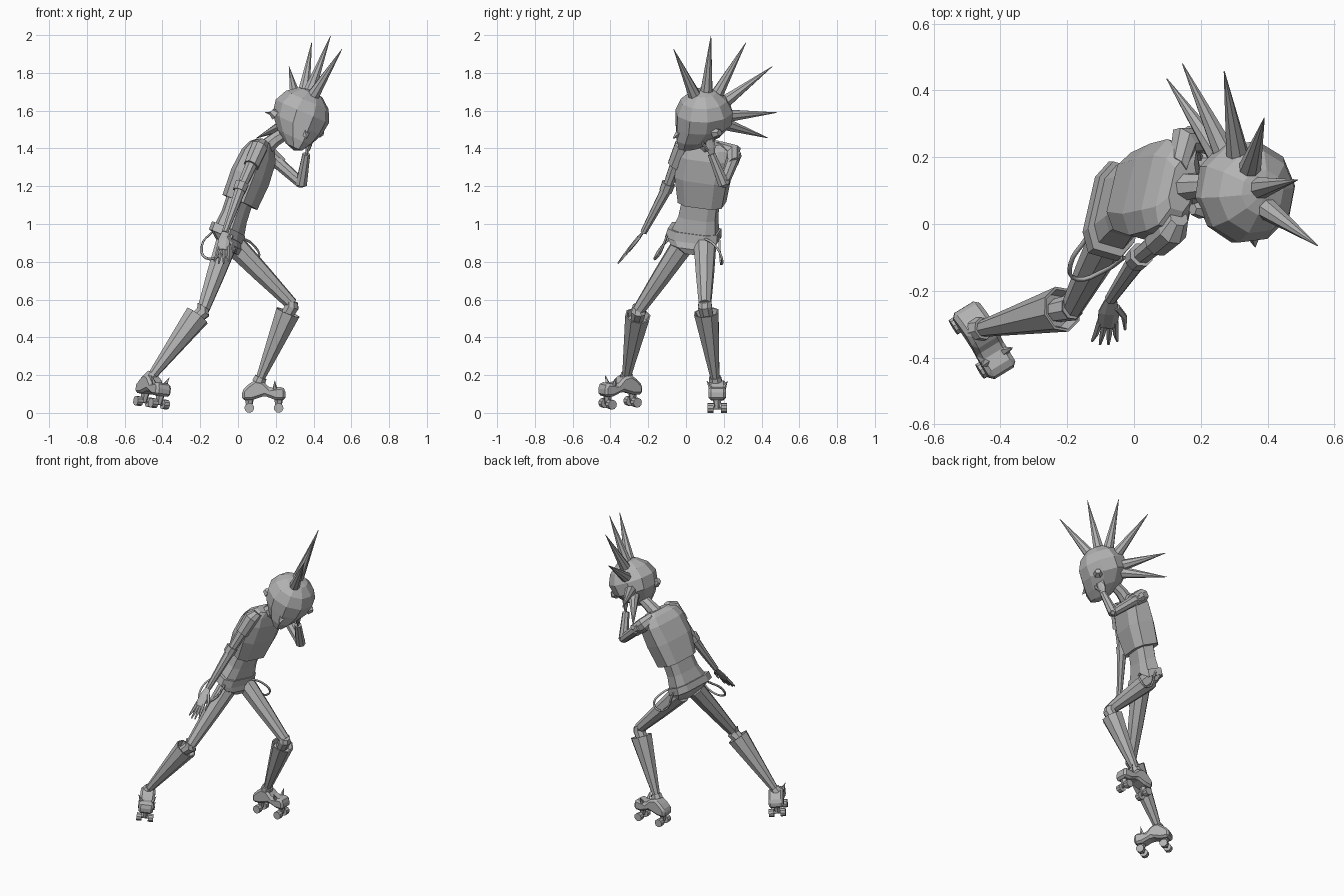
import bpy, bmesh, math
from mathutils import Vector as V, Matrix

cube = bpy.data.objects.get("Cube")
if cube:
    bpy.data.objects.remove(cube, do_unlink=True)

grey = bpy.data.materials.new("plain grey")
grey.use_nodes = True
tone = (0.45, 0.45, 0.45, 1)
grey.diffuse_color = tone
grey.node_tree.nodes["Principled BSDF"].inputs["Base Color"].default_value = tone


def finish(name, bm):
    bmesh.ops.recalc_face_normals(bm, faces=bm.faces)
    me = bpy.data.meshes.new(name)
    bm.to_mesh(me)
    bm.free()
    me.materials.append(grey)
    ob = bpy.data.objects.new(name, me)
    bpy.context.collection.objects.link(ob)
    return ob


def skin(bm, rings):
    """Bridge rings of points and cap both ends."""
    rows = [[bm.verts.new(p) for p in r] for r in rings]
    n = len(rows[0])
    for a, b in zip(rows, rows[1:]):
        for i in range(n):
            j = (i + 1) % n
            bm.faces.new((a[i], a[j], b[j], b[i]))
    bm.faces.new(rows[0][::-1])
    bm.faces.new(rows[-1])


def limb(name, stations, sides=8, bm=None, flat=1.0, wide=None):
    """Tapered tube through (point, radius) stations; wide sets the broad axis."""
    own = bm is None
    bm = bm or bmesh.new()
    pts = [V(p) for p, r in stations]
    axis = (pts[-1] - pts[0]).normalized()
    u = V(wide) if wide else axis.orthogonal()
    u = (u - axis * u.dot(axis)).normalized()
    v = axis.cross(u)
    ang = [math.tau * (i + 0.5) / sides for i in range(sides)]
    skin(bm, [[p + (u * math.cos(a) + v * math.sin(a) * flat) * r for a in ang]
              for p, (_, r) in zip(pts, stations)])
    return finish(name, bm) if own else None


def spike(name, base, tip, r, sides=8):
    base, tip = V(base), V(tip)
    return limb(name, [(base, r), (tip, 0.0015)], sides)


# Body frame: left, forward and up axes of the leaning trunk
left = V((0.22, 0.965, -0.13)).normalized()
fwd = V((0.9, -0.22, -0.37))
fwd = (fwd - left * fwd.dot(left)).normalized()


def trunk(name, sections, corner=0.6):
    """Chamfered box sections given as (centre, half width, half depth)."""
    shape = [(1, corner), (corner, 1), (-corner, 1), (-1, corner),
             (-1, -corner), (-corner, -1), (corner, -1), (1, -corner)]
    bm = bmesh.new()
    skin(bm, [[V(c) + left * w * a + fwd * d * b for a, b in shape] for c, w, d in sections])
    return finish(name, bm)


trunk("cropped_shirt", [((.01, .085, 1.115), .12, .085), ((.065, .09, 1.25), .142, .09),
                        ((.11, .105, 1.36), .142, .078), ((.13, .11, 1.41), .125, .055),
                        ((.145, .115, 1.435), .075, .035)])
trunk("belly", [((-.05, .045, .95), .125, .07), ((-.02, .065, 1.04), .1, .06),
                ((.01, .08, 1.13), .095, .06)])
trunk("belt", [((-.062, .038, .93), .142, .082), ((-.05, .045, .975), .135, .078)])
trunk("shorts", [((-.035, .04, .85), .06, .035), ((-.045, .04, .89), .115, .065),
                 ((-.06, .04, .935), .135, .076)])
limb("neck", [((.14, .11, 1.40), .045), ((.2, .115, 1.45), .038), ((.28, .11, 1.5), .036)])

# Head: low-poly egg with a chin pulled forward and down
head_left = V((.835, .418, -.354)).normalized()
head_up = V((.402, -.02, .917))
head_up = (head_up - head_left * head_up.dot(head_left)).normalized()
head_fwd = head_left.cross(head_up)
centre = V((.327, .097, 1.565))


def on_head(l, f, u):
    return centre + head_left * l + head_fwd * f + head_up * u


if head_fwd.y > 0:
    head_fwd = -head_fwd
bm = bmesh.new()
bmesh.ops.create_uvsphere(bm, u_segments=10, v_segments=7, radius=0.159)
for vert in bm.verts:
    l, f, u = vert.co
    if u < 0:
        k = -u / 0.159
        l *= 1 - 0.4 * k
        f += 0.1 * k * k
        u *= 1.08
    vert.co = on_head(l, f, u)
finish("head", bm)
spike("nose", on_head(0, .14, -.06), on_head(0, .185, -.085), .026, 4)
for s in (-1, 1):
    limb("ear", [(on_head(s * .13, 0, -.04), .03), (on_head(s * .16, -.015, -.03), .018)], 6)

# Fan of hair spikes along the middle of the head
tips = [(.55, -.065, 1.925), (.49, .132, 1.995), (.39, .317, 1.96),
        (.27, .457, 1.834), (.145, .48, 1.59), (.098, .435, 1.455)]
for tip in tips:
    d = (V(tip) - centre).normalized()
    spike("hair_spike", centre + d * 0.13, tip, .036)


def hand(name, wrist, tip, across, size):
    """Flat palm, four fingers and a thumb fanned from wrist to tip."""
    wrist, tip = V(wrist), V(tip)
    d = tip - wrist
    across = V(across).normalized()
    bm = bmesh.new()
    limb("", [(wrist, size * .4), (wrist + d * .3, size * .85), (wrist + d * .58, size * .8)],
         8, bm, .35, across)
    for i in range(4):
        s = (i - 1.5) / 1.5
        reach = 1 - .1 * abs(s)
        limb("", [(wrist + d * .5 + across * s * size * .6, size * .25),
                  (wrist + d * .75 + across * s * size * .75, size * .22),
                  (wrist + d * reach + across * s * size * .95, size * .1)], 5, bm)
    limb("", [(wrist + d * .2 + across * size * .5, size * .28),
              (wrist + d * .4 + across * size * 1.2, size * .24),
              (wrist + d * .66 + across * size * 1.4, size * .1)], 5, bm)
    return finish(name, bm)


# Right arm hangs forward, left arm folds up to the ear
limb("right_sleeve", [((.135, .02, 1.435), .03), ((.115, -.02, 1.41), .046), ((.07, -.06, 1.31), .042)])
limb("right_upper_arm", [((.1, -.03, 1.38), .036), ((.015, -.1, 1.19), .027)])
limb("right_elbow_cuff", [((.022, -.092, 1.215), .038), ((.006, -.108, 1.175), .036)])
limb("right_forearm", [((.015, -.1, 1.19), .031), ((-.07, -.225, .955), .018)])
hand("right_hand", (-.068, -.22, .965), (-.09, -.365, .785), (1, 0, 0), .04)
limb("left_sleeve", [((.13, .17, 1.41), .035), ((.15, .25, 1.38), .046), ((.22, .25, 1.32), .04)])
limb("left_upper_arm", [((.16, .26, 1.37), .036), ((.335, .2, 1.215), .028)])
limb("left_elbow", [((.325, .208, 1.22), .03), ((.342, .193, 1.225), .03)])
limb("left_forearm", [((.335, .2, 1.21), .032), ((.362, .135, 1.37), .022)])
hand("left_hand", (.36, .138, 1.36), (.395, .115, 1.51), (.3, -1, 0), .032)


def leg(side, hip, knee, cuff, ankle):
    hip, knee, cuff, ankle = V(hip), V(knee), V(cuff), V(ankle)
    limb(side + "_thigh", [(hip, .062), (hip.lerp(knee, .5), .05), (knee, .034)])
    limb(side + "_knee", [(knee + V((0, 0, .018)), .036), (knee - V((0, 0, .012)), .04),
                          (cuff.lerp(ankle, .06), .036)])
    # Flared boot leg with a sunken opening
    limb(side + "_boot_leg", [(cuff.lerp(ankle, .08), .05), (cuff, .062), (cuff, .07),
                              (ankle, .024)])
    low = cuff.lerp(ankle, .96)
    limb(side + "_ankle_band", [(low, .034), (ankle + (ankle - low), .038)])


leg("left", (-.03, .1, .9), (.285, .1, .575), (.265, .108, .532), (.115, .155, .175))
leg("right", (-.06, -.01, .9), (-.185, -.25, .545), (-.215, -.255, .515), (-.46, -.315, .19))


def skate(side, origin, toe, pitch, roll):
    """Roller skate along local x, posed at origin with the toe heading given."""
    pose = (Matrix.Translation(origin) @ Matrix.Rotation(toe, 4, "Z")
            @ Matrix.Rotation(pitch, 4, "Y") @ Matrix.Rotation(roll, 4, "X"))
    profile = [(-.088, .066), (-.09, .115), (-.055, .15), (-.02, .175), (.025, .165),
               (.06, .13), (.125, .14), (.142, .12), (.142, .068), (.09, .068), (.03, .09), (-.03, .07)]
    bm = bmesh.new()
    skin(bm, [[(f, y, z) for f, z in profile] for y in (-.046, .046)])
    shoe = finish(side + "_skate_shoe", bm)
    bev = shoe.modifiers.new("soft_edges", "BEVEL")
    bev.width, bev.segments = .016, 1
    bm = bmesh.new()
    for f in (-.05, .105):
        limb("", [((f, 0, .08), .026), ((f, 0, .025), .014)], 6, bm)
        limb("", [((f, -.05, .026), .007), ((f, .05, .026), .007)], 6, bm)
        for y in (-.036, .036):
            limb("", [((f, y - .016, .026), .026), ((f, y + .016, .026), .026)], 10, bm)
    wheels = finish(side + "_skate_wheels", bm)
    bm = bmesh.new()
    for s in (-1, 1):
        limb("", [((.085, s * .032, .125), .014), ((.085, s * .055, .17), .001)], 5, bm)
    studs = finish(side + "_skate_studs", bm)
    for ob in (shoe, wheels, studs):
        ob.matrix_world = pose


skate("left", (.11, .165, 0), 0, 0, 0)
skate("right", (-.475, -.325, .03), math.radians(-59), math.radians(4), math.radians(-6))


def strap(name, points):
    cu = bpy.data.curves.new(name, "CURVE")
    cu.dimensions = "3D"
    cu.bevel_depth, cu.bevel_resolution, cu.resolution_u = .007, 0, 4
    sp = cu.splines.new("BEZIER")
    sp.bezier_points.add(len(points) - 1)
    for bp, p in zip(sp.bezier_points, points):
        bp.co = p
        bp.handle_left_type = bp.handle_right_type = "AUTO"
    cu.materials.append(grey)
    bpy.context.collection.objects.link(bpy.data.objects.new(name, cu))


# Braces hanging in loops from the belt
strap("right_brace_loop", [(-.14, -.04, .955), (-.19, -.12, .89), (-.17, -.165, .82),
                           (-.09, -.14, .84), (-.03, -.1, .94)])
strap("left_brace_loop", [(.01, .08, .93), (.08, .15, .89), (.11, .19, .82),
                          (.05, .185, .79), (-.03, .175, .94)])
